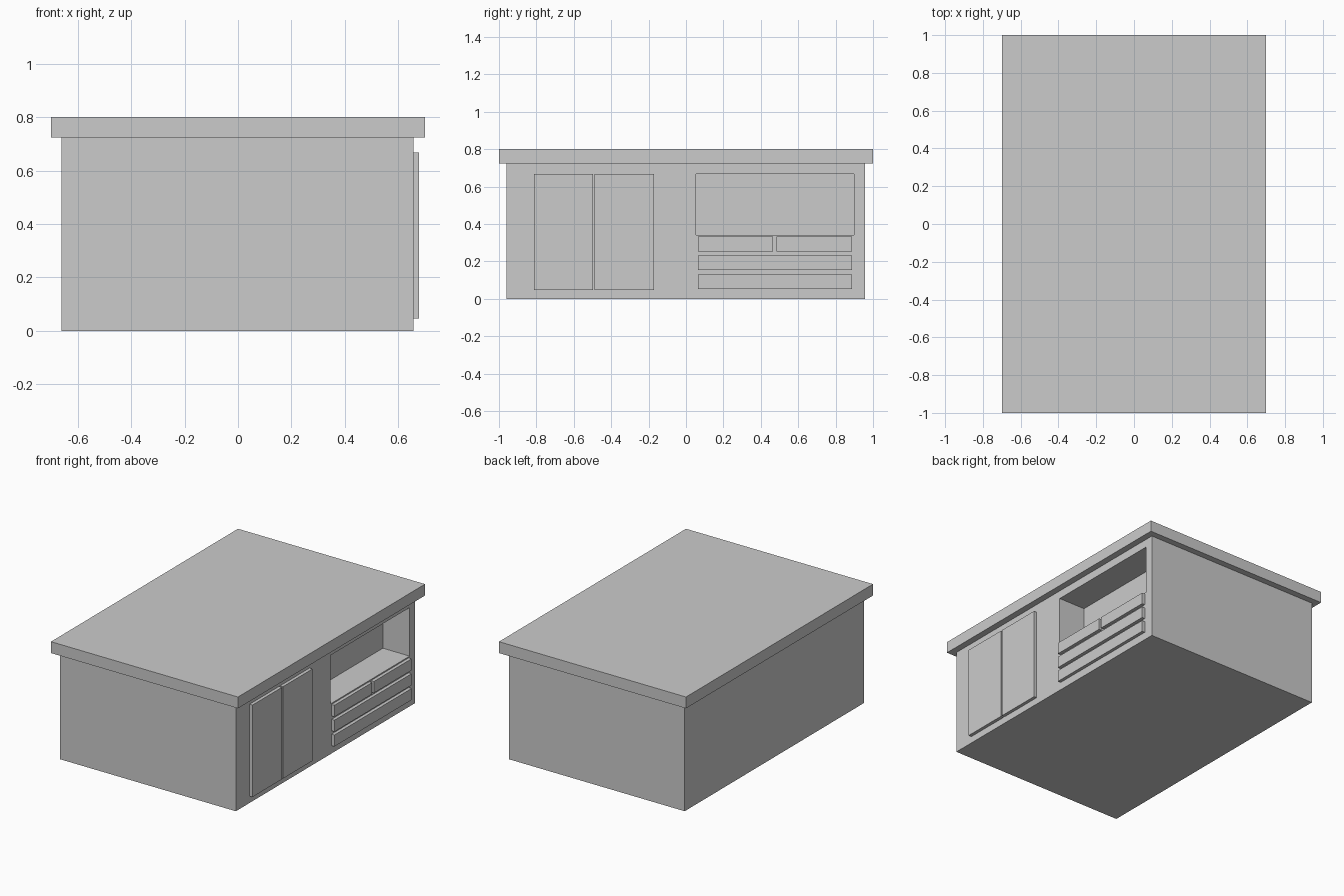
import bpy

if "Cube" in bpy.data.objects:
    bpy.data.objects.remove(bpy.data.objects["Cube"])


def box(name, x, y, z):
    """Box from (min, max) ranges, with applied scale."""
    bpy.ops.mesh.primitive_cube_add(size=1)
    o = bpy.context.object
    o.name = name
    o.scale = [b - a for a, b in (x, y, z)]
    o.location = [(a + b) / 2 for a, b in (x, y, z)]
    bpy.ops.object.transform_apply(location=True, rotation=True, scale=True)
    return o


FACE, FRONT = 0.656, 0.678

# Cabinet body and overhanging worktop
body = box("cabinet_body", (-0.66, FACE), (-0.96, 0.957), (0, 0.723))
box("worktop", (-0.7, 0.7), (-1, 1), (0.723, 0.80))

# Open shelf niche cut into the right side
cutter = box("niche_cutter", (FACE - 0.2, FACE + 0.1), (0.053, 0.898), (0.34, 0.668))
mod = body.modifiers.new("niche", 'BOOLEAN')
mod.operation = 'DIFFERENCE'
mod.solver = 'EXACT'
mod.object = cutter
bpy.context.view_layer.objects.active = body
bpy.ops.object.modifier_apply(modifier=mod.name)
bpy.data.objects.remove(cutter)

# Pair of cupboard doors
for name, y in (("door_left", (-0.813, -0.498)), ("door_right", (-0.488, -0.172))):
    box(name, (FACE, FRONT), y, (0.046, 0.668))

# Drawer fronts: two small above two wide
for name, y, z in (
    ("small_drawer_left", (0.063, 0.466), (0.254, 0.332)),
    ("small_drawer_right", (0.485, 0.888), (0.254, 0.332)),
    ("middle_drawer", (0.063, 0.888), (0.153, 0.231)),
    ("bottom_drawer", (0.063, 0.888), (0.053, 0.131)),
):
    box(name, (FACE, FRONT), y, z)
